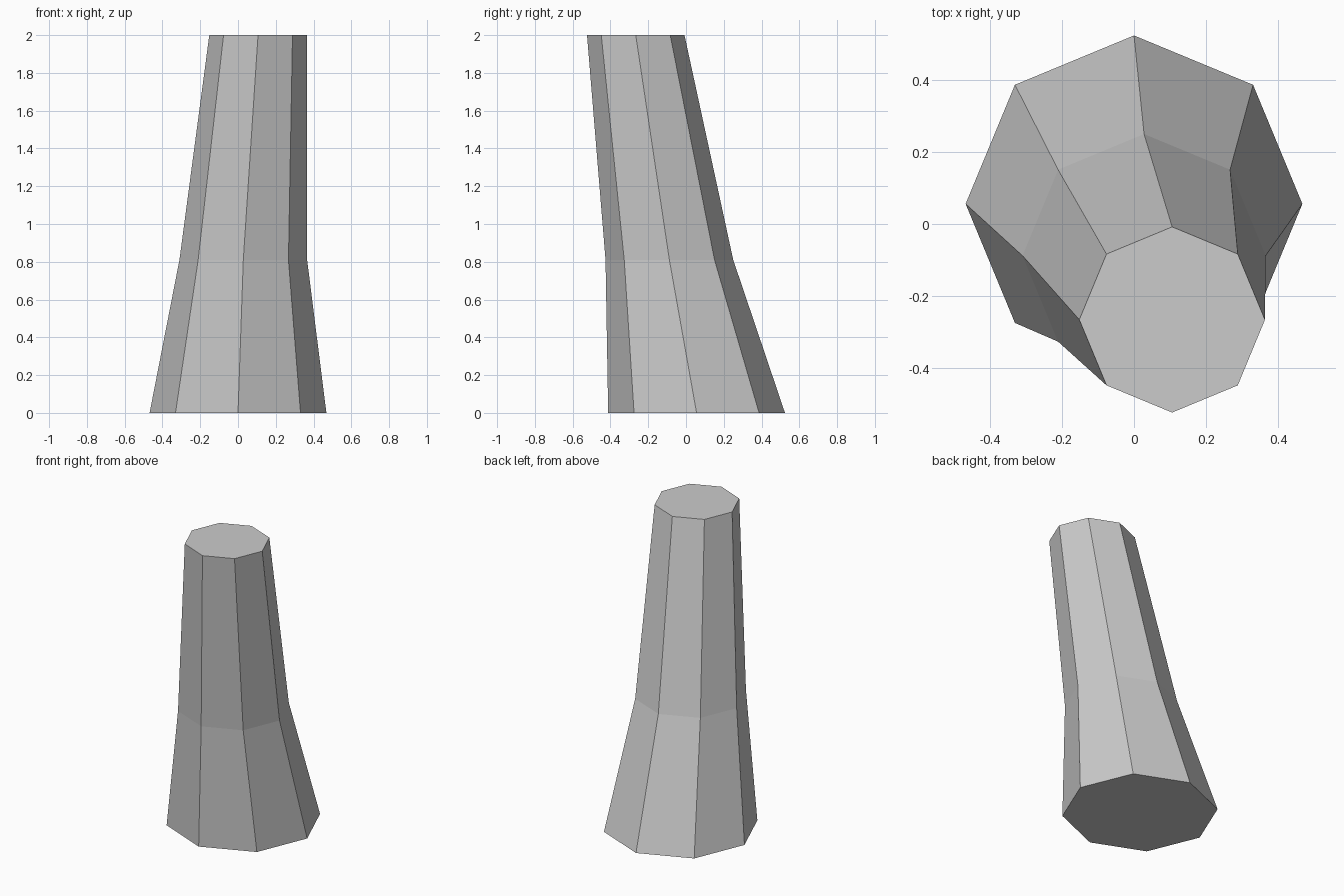
import bpy, bmesh
from math import sin, cos, pi

if "Cube" in bpy.data.objects:
    bpy.data.objects.remove(bpy.data.objects["Cube"])

SIDES = 8
# Cross-sections of the leaning stump: centre x, centre y, height, radius
SECTIONS = [
    (0.0, 0.056, 0.0, 0.468),
    (0.028, -0.088, 0.81, 0.338),
    (0.106, -0.266, 2.0, 0.258),
]

# Tapered, bent octagonal trunk
bm = bmesh.new()
rings = [[bm.verts.new((cx + r * cos(2 * pi * i / SIDES),
                        cy + r * sin(2 * pi * i / SIDES), z))
          for i in range(SIDES)]
         for cx, cy, z, r in SECTIONS]

# Side walls
for low, high in zip(rings, rings[1:]):
    for i in range(SIDES):
        j = (i + 1) % SIDES
        bm.faces.new((low[i], low[j], high[j], high[i]))

# End caps
bm.faces.new(rings[0][::-1])
bm.faces.new(rings[-1])

mesh = bpy.data.meshes.new("trunk")
bm.to_mesh(mesh)
bm.free()
trunk = bpy.data.objects.new("trunk", mesh)
bpy.context.collection.objects.link(trunk)
